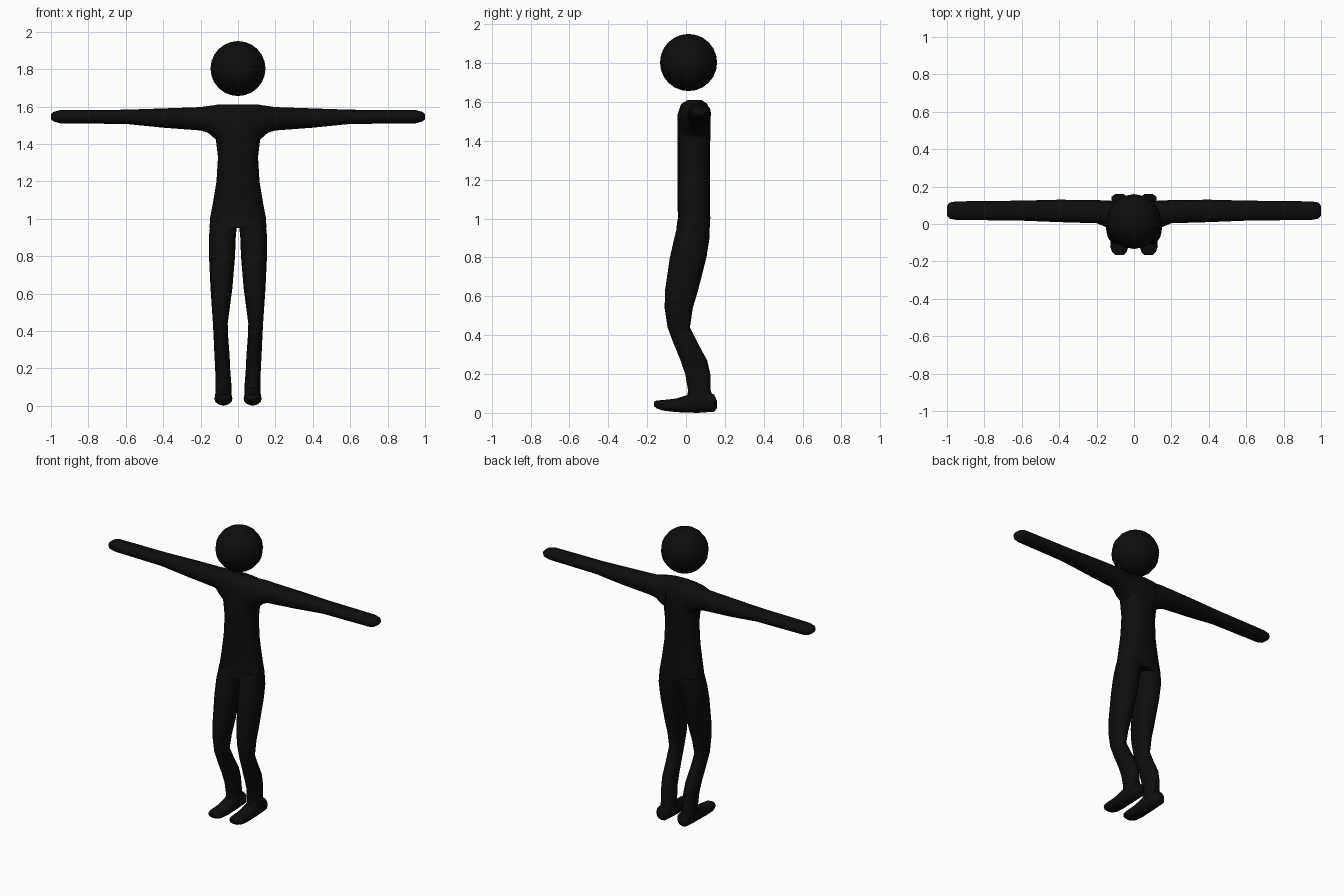
import bpy, bmesh, math
from mathutils import Vector

black = bpy.data.materials.new("matte_black")
black.diffuse_color = (0.004, 0.004, 0.004, 1)


def loft(name, axis, rings, sides=12, power=0.85):
    """Rounded tube; each ring is (position, low_u, high_u, low_v, high_v)."""
    bm = bmesh.new()
    loops = []
    for p, u0, u1, v0, v1 in rings:
        loop = []
        for i in range(sides):
            a = 2 * math.pi * i / sides
            c, s = math.cos(a), math.sin(a)
            u = (u0 + u1) / 2 + (u1 - u0) / 2 * math.copysign(abs(c) ** power, c)
            v = (v0 + v1) / 2 + (v1 - v0) / 2 * math.copysign(abs(s) ** power, s)
            co = {"x": (p, u, v), "y": (u, p, v), "z": (u, v, p)}[axis]
            loop.append(bm.verts.new(Vector(co)))
        loops.append(loop)
    for a, b in zip(loops, loops[1:]):
        for i in range(sides):
            j = (i + 1) % sides
            bm.faces.new((a[i], a[j], b[j], b[i]))
    bm.faces.new(loops[0])
    bm.faces.new(loops[-1])
    bmesh.ops.recalc_face_normals(bm, faces=bm.faces)
    mesh = bpy.data.meshes.new(name)
    bm.to_mesh(mesh)
    bm.free()
    obj = bpy.data.objects.new(name, mesh)
    bpy.context.collection.objects.link(obj)
    mesh.materials.append(black)
    return obj


def mirrored(rings, axis):
    """Flip rings to the other side of x = 0."""
    if axis == "x":
        return [(-p, a, b, c, d) for p, a, b, c, d in rings]
    return [(p, -b, -a, c, d) for p, a, b, c, d in rings]


# Torso, from the hips up to the flat shoulder line
body = loft("body", "z", [
    (0.95, -0.152, 0.152, -0.05, 0.122),
    (1.00, -0.150, 0.150, -0.042, 0.125),
    (1.08, -0.135, 0.135, -0.043, 0.123),
    (1.20, -0.115, 0.115, -0.045, 0.123),
    (1.33, -0.107, 0.107, -0.045, 0.124),
    (1.42, -0.118, 0.118, -0.045, 0.125),
    (1.53, -0.135, 0.135, -0.045, 0.125),
    (1.59, -0.135, 0.135, -0.025, 0.110),
    (1.61, -0.115, 0.115, 0.010, 0.080)])

arm = [  # shoulder to hand: x, y range, z range
    (0.07, -0.035, 0.122, 1.395, 1.607),
    (0.12, -0.030, 0.124, 1.425, 1.608),
    (0.16, -0.012, 0.126, 1.460, 1.603),
    (0.20, 0.004, 0.128, 1.472, 1.597),
    (0.40, 0.010, 0.130, 1.487, 1.590),
    (0.60, 0.018, 0.125, 1.507, 1.583),
    (0.95, 0.022, 0.121, 1.510, 1.581),
    (0.985, 0.028, 0.115, 1.520, 1.572),
    (1.00, 0.045, 0.098, 1.532, 1.560)]

leg = [  # hip to ankle: z, x range, y range
    (0.99, 0.004, 0.146, -0.038, 0.120),
    (0.90, 0.012, 0.156, -0.060, 0.121),
    (0.80, 0.016, 0.155, -0.083, 0.105),
    (0.63, 0.030, 0.147, -0.108, 0.062),
    (0.54, 0.042, 0.141, -0.110, 0.035),
    (0.44, 0.055, 0.134, -0.095, 0.020),
    (0.36, 0.052, 0.130, -0.065, 0.060),
    (0.27, 0.045, 0.126, -0.028, 0.109),
    (0.20, 0.042, 0.122, -0.004, 0.125),
    (0.12, 0.036, 0.120, 0.010, 0.127),
    (0.05, 0.034, 0.121, 0.005, 0.145)]

foot = [  # heel to toe: y, x range, z range
    (0.160, 0.055, 0.100, 0.025, 0.060),
    (0.145, 0.036, 0.120, 0.006, 0.095),
    (0.060, 0.034, 0.122, 0.000, 0.120),
    (0.000, 0.032, 0.124, 0.002, 0.090),
    (-0.050, 0.030, 0.126, 0.004, 0.074),
    (-0.120, 0.030, 0.127, 0.012, 0.066),
    (-0.150, 0.040, 0.117, 0.022, 0.064),
    (-0.165, 0.055, 0.100, 0.035, 0.058)]

# Fuse the limbs into one continuous skin
limbs = []
for name, axis, rings in (("leg", "z", leg), ("foot", "y", foot), ("arm", "x", arm)):
    limbs.append(loft("left_" + name, axis, rings))
    limbs.append(loft("right_" + name, axis, mirrored(rings, axis)))
bpy.context.view_layer.objects.active = body
for limb in limbs:
    mod = body.modifiers.new("fuse", "BOOLEAN")
    mod.operation = "UNION"
    mod.solver = "EXACT"
    mod.object = limb
    bpy.ops.object.modifier_apply(modifier=mod.name)
    bpy.data.objects.remove(limb)

# Floating round head
bpy.ops.mesh.primitive_uv_sphere_add(segments=16, ring_count=12, radius=0.147,
                                     location=(0, 0.013, 1.803))
head = bpy.context.object
head.name = "head"
head.data.materials.append(black)

# Smooth shading
for obj in (body, head):
    bpy.ops.object.select_all(action="DESELECT")
    obj.select_set(True)
    bpy.context.view_layer.objects.active = obj
    bpy.ops.object.shade_smooth_by_angle(angle=math.radians(50))
